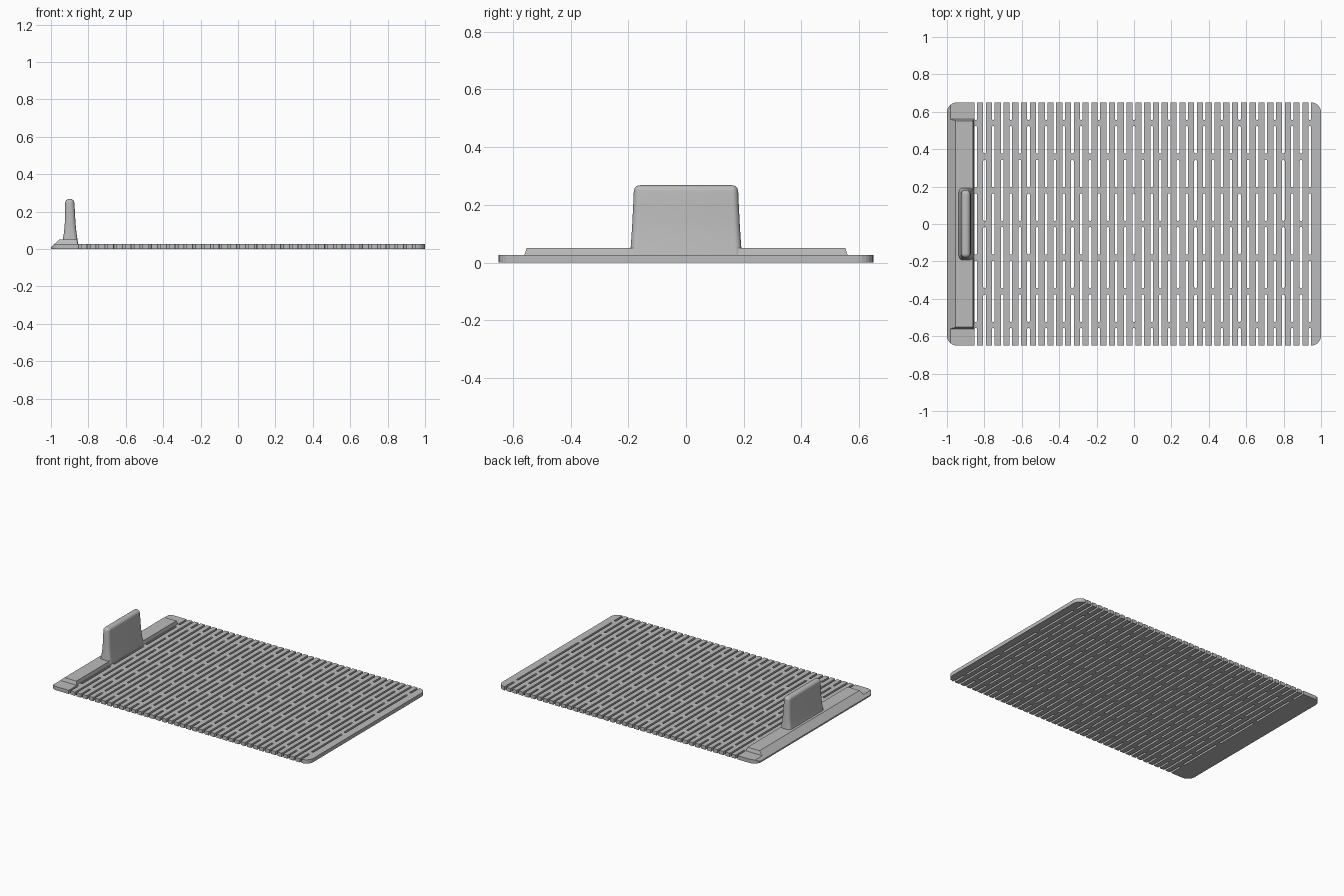
import bpy, bmesh, math
from mathutils import Vector

cube = bpy.data.objects.get("Cube")
if cube:
    bpy.data.objects.remove(cube, do_unlink=True)

grey = bpy.data.materials.new("plain grey")
grey.use_nodes = True
grey.diffuse_color = (0.5, 0.5, 0.5, 1)
grey.node_tree.nodes["Principled BSDF"].inputs["Base Color"].default_value = (0.5, 0.5, 0.5, 1)


def finish(name, bm):
    bmesh.ops.recalc_face_normals(bm, faces=bm.faces)
    mesh = bpy.data.meshes.new(name)
    bm.to_mesh(mesh)
    bm.free()
    mesh.materials.append(grey)
    obj = bpy.data.objects.new(name, mesh)
    bpy.context.collection.objects.link(obj)
    return obj


def rounded_rect(cx, cy, hx, hy, r, steps=6):
    """Outline of a rectangle with round corners, counter-clockwise."""
    points = []
    for quarter, (sx, sy) in enumerate([(1, 1), (-1, 1), (-1, -1), (1, -1)]):
        for i in range(steps + 1):
            a = (quarter + i / steps) * math.pi / 2
            points.append((cx + sx * (hx - r) + r * math.cos(a),
                           cy + sy * (hy - r) + r * math.sin(a)))
    return points


def loft(bm, rings):
    """Join closed rings of equal length and cap both ends."""
    loops = [[bm.verts.new(p) for p in ring] for ring in rings]
    for low, high in zip(loops, loops[1:]):
        for i in range(len(low)):
            j = (i + 1) % len(low)
            bm.faces.new((low[i], low[j], high[j], high[i]))
    bm.faces.new(loops[0][::-1])
    bm.faces.new(loops[-1])


def prism(bm, outline, z0, z1):
    loft(bm, [[(x, y, z) for x, y in outline] for z in (z0, z1)])


HALF_Y, THICK = 0.65, 0.026
PITCH, SLOT_HALF, BRIDGE_HALF = 0.047, 0.007, 0.016

# Base plate with rounded corners and a bevelled left edge
bm = bmesh.new()
prism(bm, rounded_rect(0, 0, 1, HALF_Y, 0.053), 0, THICK)
cut = bmesh.ops.bisect_plane(bm, geom=bm.verts[:] + bm.edges[:] + bm.faces[:],
                             plane_co=Vector((-1, 0, 0.01)),
                             plane_no=Vector((-0.04, 0, 0.045)).normalized() * 1.0,
                             clear_outer=True)
rim = [e for e in cut["geom_cut"] if isinstance(e, bmesh.types.BMEdge)]
bmesh.ops.holes_fill(bm, edges=rim, sides=0)
plate = finish("slotted_plate", bm)

# Staggered rows of slots, open at the front and back edges
bm = bmesh.new()
for k in range(-18, 21):
    bridges = [-0.36, 0, 0.36] if k % 2 else [-0.54, -0.18, 0.18, 0.54]
    stops = [-HALF_Y - 0.05] + bridges + [HALF_Y + 0.05]
    for a, b in zip(stops, stops[1:]):
        middle, half = (a + b) / 2, (b - a) / 2 - BRIDGE_HALF
        prism(bm, rounded_rect(k * PITCH, middle, SLOT_HALF, half, SLOT_HALF * 0.95, 3),
              -0.05, THICK + 0.05)
cutter = finish("slot_cutter", bm)
cutter.hide_render = True

mod = plate.modifiers.new("slots", "BOOLEAN")
mod.operation, mod.solver, mod.object = "DIFFERENCE", "EXACT", cutter
graph = bpy.context.evaluated_depsgraph_get()
plate.data = bpy.data.meshes.new_from_object(plate.evaluated_get(graph))
plate.modifiers.clear()
bpy.data.objects.remove(cutter, do_unlink=True)

# Raised bar with sloping sides along the left edge
profile = [(-1, 0.01), (-0.955, 0.05), (-0.862, 0.05), (-0.856, 0.024), (-0.856, 0.01)]
bm = bmesh.new()
loft(bm, [[(x, s * (0.566 - 0.35 * (z - 0.01)), z) for x, z in profile] for s in (-1, 1)])
finish("raised_bar", bm)

# Upright grip: flared foot, slim body, rounded top
sections = [(0.026, -0.943, -0.855, 0.194), (0.05, -0.937, -0.858, 0.192),
            (0.09, -0.930, -0.864, 0.189), (0.14, -0.926, -0.869, 0.186),
            (0.20, -0.925, -0.872, 0.183), (0.246, -0.924, -0.875, 0.181)]
rings = []
for z, x0, x1, hy in sections:
    rings.append([(x, y, z) for x, y in rounded_rect((x0 + x1) / 2, 0, (x1 - x0) / 2, hy, 0.022)])
for i in range(1, 7):
    a = i / 6 * math.pi / 2
    inset = 0.022 * (1 - math.cos(a))
    outline = rounded_rect(-0.8995, 0, 0.0245 - inset, 0.181 - inset, max(0.022 - inset, 0.0005))
    rings.append([(x, y, 0.246 + 0.022 * math.sin(a)) for x, y in outline])
bm = bmesh.new()
loft(bm, rings)
grip = finish("upright_grip", bm)

bpy.ops.object.select_all(action="DESELECT")
grip.select_set(True)
bpy.context.view_layer.objects.active = grip
bpy.ops.object.shade_smooth_by_angle(angle=math.radians(35))
